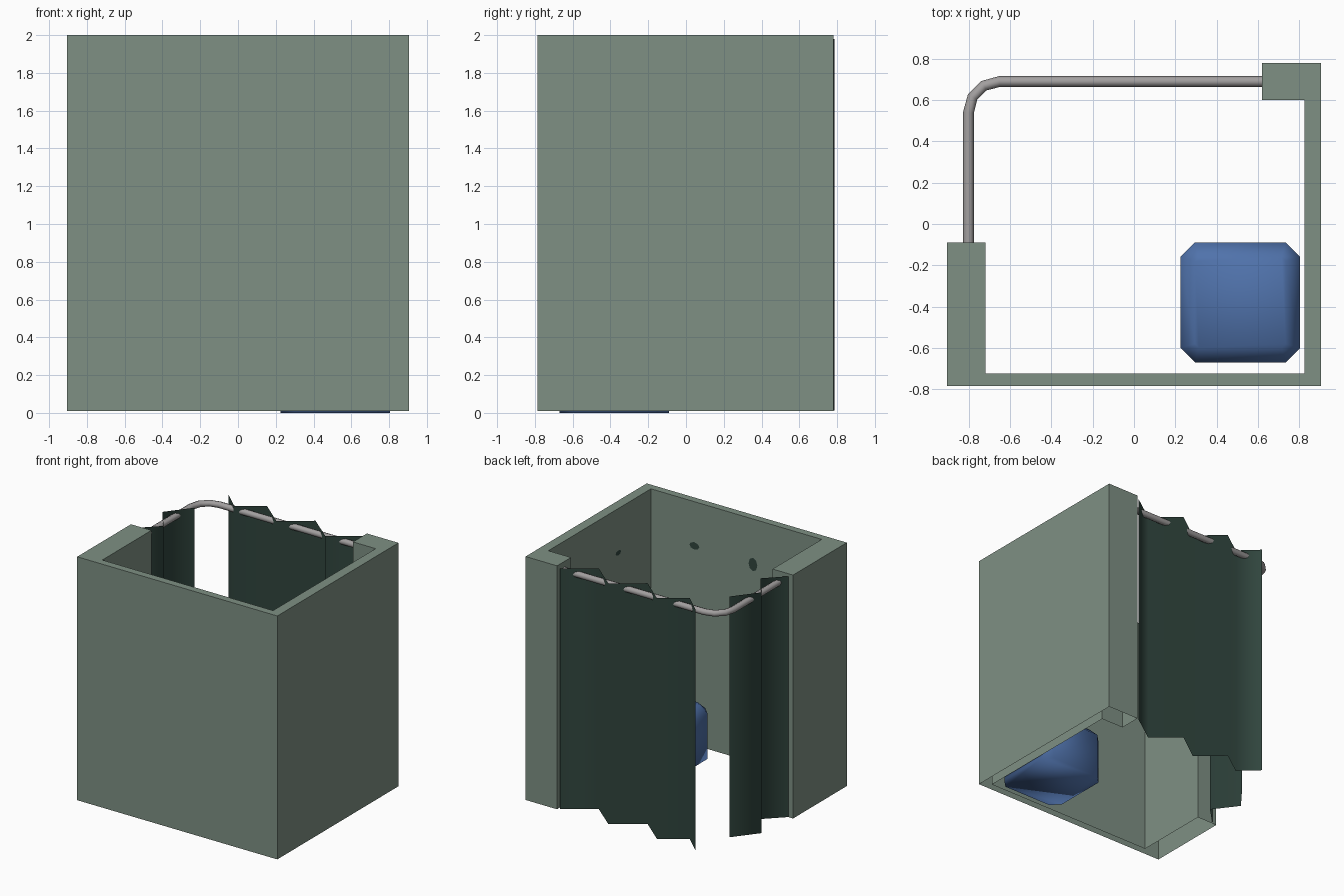
import bpy, bmesh, math

cube = bpy.data.objects.get("Cube")
if cube:
    bpy.data.objects.remove(cube, do_unlink=True)


def material(name, rgb):
    m = bpy.data.materials.new(name)
    m.use_nodes = True
    m.diffuse_color = (*rgb, 1)
    m.node_tree.nodes["Principled BSDF"].inputs["Base Color"].default_value = (*rgb, 1)
    return m


WALL = material("grey green wall", (0.21, 0.28, 0.23))
CLOTH = material("dark green cloth", (0.03, 0.06, 0.048))
BLUE = material("blue seat", (0.08, 0.17, 0.41))
METAL = material("grey metal", (0.36, 0.345, 0.345))


def finish(name, bm, mat, smooth=False):
    me = bpy.data.meshes.new(name)
    bm.to_mesh(me)
    bm.free()
    me.materials.append(mat)
    for p in me.polygons:
        p.use_smooth = smooth
    ob = bpy.data.objects.new(name, me)
    bpy.context.collection.objects.link(ob)
    return ob


def loft(name, rings, mat, closed=True, cap_top=True, cap_bottom=False, smooth=False):
    """Skin a stack of counterclockwise rings, listed from bottom to top."""
    bm = bmesh.new()
    rows = [[bm.verts.new(p) for p in ring] for ring in rings]
    n = len(rows[0])
    for low, high in zip(rows, rows[1:]):
        for i in range(n if closed else n - 1):
            j = (i + 1) % n
            bm.faces.new((low[i], low[j], high[j], high[i]))
    if cap_top:
        bm.faces.new(rows[-1])
    if cap_bottom:
        bm.faces.new(rows[0][::-1])
    return finish(name, bm, mat, smooth)


def level(points, z):
    return [(x, y, z) for x, y in points]


# Booth walls: one hollow shell with a closed top and an open underside
plan = [(-0.905, -0.785), (0.905, -0.785), (0.905, 0.78), (0.62, 0.78),
        (0.62, 0.6), (0.825, 0.6), (0.825, -0.725), (-0.72, -0.725),
        (-0.72, -0.09), (-0.905, -0.09)]
loft("booth_walls", [level(plan, 0.01), level(plan, 2.0)], WALL)

# Pleated curtains: single sheets
back_folds = [(0.6, 0.77), (0.365, 0.605), (0.155, 0.78), (-0.08, 0.61),
              (-0.287, 0.785), (-0.485, 0.645), (-0.635, 0.785)]
side_folds = [(-0.71, 0.453), (-0.863, 0.257), (-0.715, 0.06), (-0.865, -0.088)]
for name, folds in (("back_curtain", back_folds), ("side_curtain", side_folds)):
    loft(name, [level(folds, 0.012), level(folds, 1.98)], CLOTH,
         closed=False, cap_top=False, smooth=True)


# Seat: square block with clipped corners and a softened top
def octagon(half, clip, z, cx=0.515, cy=-0.38):
    a, b = half, half - clip
    pts = [(b, -a), (a, -b), (a, b), (b, a), (-b, a), (-a, b), (-a, -b), (-b, -a)]
    return [(cx + x, cy + y, z) for x, y in pts]


loft("seat", [octagon(0.29, 0.07, 0), octagon(0.29, 0.07, 0.37),
              octagon(0.22, 0.02, 0.44)], BLUE, cap_bottom=True, smooth=True)

# Curtain rail: round tube with a bent corner
rail_x, rail_y, rail_z, bend = -0.802, 0.69, 1.93, 0.15
path = [(0.63, rail_y)]
for i in range(4):
    a = math.pi / 2 * (1 + i / 3)
    path.append((rail_x + bend + bend * math.cos(a), rail_y - bend + bend * math.sin(a)))
path.append((rail_x, -0.1))
curve = bpy.data.curves.new("curtain_rail_path", "CURVE")
curve.dimensions = "3D"
curve.bevel_depth = 0.026
curve.bevel_resolution = 2
spline = curve.splines.new("POLY")
spline.points.add(len(path) - 1)
for pt, (x, y) in zip(spline.points, path):
    pt.co = (x, y, rail_z, 1)
helper = bpy.data.objects.new("curtain_rail_path", curve)
bpy.context.collection.objects.link(helper)
bm = bmesh.new()
bm.from_mesh(helper.to_mesh())
helper.to_mesh_clear()
bpy.data.objects.remove(helper, do_unlink=True)
finish("curtain_rail", bm, METAL, smooth=True)


# Small dark hook plates on the inner walls
def hook_plate(name, x, y, z, across, rx, rz):
    bm = bmesh.new()
    ring = []
    for i in range(8):
        a = math.tau * i / 8
        u, w = rx * math.cos(a), rz * math.sin(a)
        ring.append(bm.verts.new((x + u, y, z + w) if across else (x, y - u, z + w)))
    face = bm.faces.new(ring)
    face.normal_update()
    inward = face.normal.y > 0 if across else face.normal.x < 0
    if not inward:
        face.normal_flip()
    finish(name, bm, CLOTH)


hook_plate("front_wall_hook_1", 0.43, -0.722, 1.64, True, 0.045, 0.03)
hook_plate("front_wall_hook_2", -0.1, -0.722, 1.63, True, 0.04, 0.055)
hook_plate("side_wall_hook", 0.822, -0.3, 1.64, False, 0.035, 0.02)
